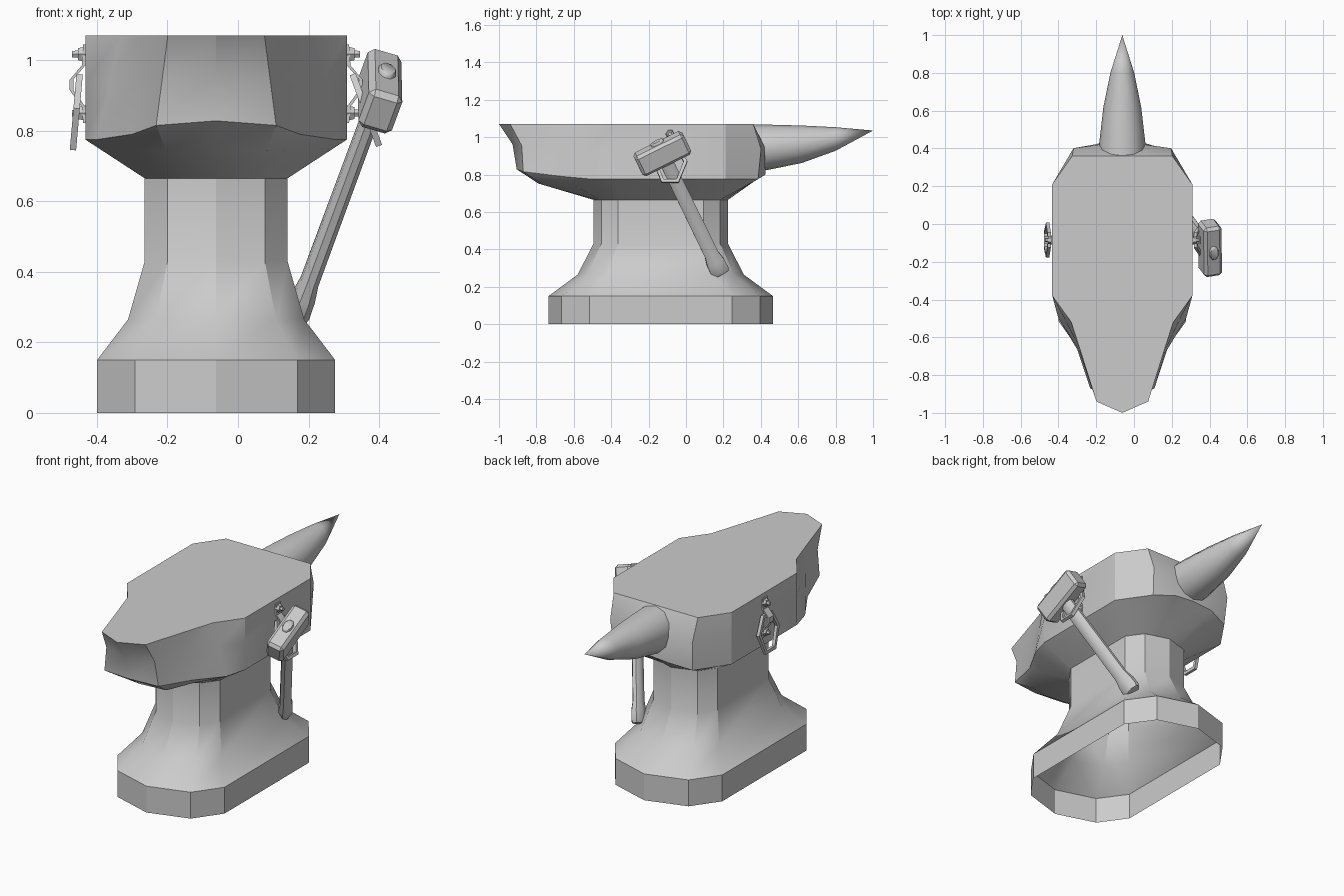
import bpy, bmesh, math
from mathutils import Vector, Matrix

if "Cube" in bpy.data.objects:
    bpy.data.objects.remove(bpy.data.objects["Cube"])

CX, CY = -0.062, -0.135      # anvil centre line and base centre


def finish(name, bm, angle=35):
    bmesh.ops.recalc_face_normals(bm, faces=bm.faces)
    me = bpy.data.meshes.new(name)
    bm.to_mesh(me)
    bm.free()
    ob = bpy.data.objects.new(name, me)
    bpy.context.collection.objects.link(ob)
    bpy.ops.object.select_all(action='DESELECT')
    bpy.context.view_layer.objects.active = ob
    ob.select_set(True)
    bpy.ops.object.shade_smooth_by_angle(angle=math.radians(angle))
    return ob


def loft(name, rings, cap_start=False, cap_end=False, angle=35, loop=False):
    bm = bmesh.new()
    vs = [[bm.verts.new(p) for p in r] for r in rings]
    pairs = list(zip(vs, vs[1:])) + ([(vs[-1], vs[0])] if loop else [])
    for a, b in pairs:
        n = len(a)
        for i in range(n):
            j = (i + 1) % n
            bm.faces.new((a[i], a[j], b[j], b[i]))
    if cap_start:
        bm.faces.new(vs[0])
    if cap_end:
        bm.faces.new(vs[-1])
    bmesh.ops.remove_doubles(bm, verts=bm.verts, dist=1e-5)
    return finish(name, bm, angle)


def mirror_half(half):
    """Half outline (x >= 0, ends on the centre line) to a full ring."""
    full = list(half) + [Vector((-p[0], p[1], p[2])) for p in half[-2:0:-1]]
    return [Vector((p[0] + CX, p[1], p[2])) for p in full]


# Foot and waist: one outline scaled up the height, open underneath
foot = [(0, -.6), (.23, -.53), (.3375, -.38), (.3375, .38), (.23, .53), (0, .6)]
levels = [(0, 1, 1), (.15, 1, 1), (.265, .74, .74), (.43, .6, .6), (.665, .6, .6)]
loft("anvil_foot", [mirror_half([(x * sx, y * sy + CY, z) for x, y in foot])
                    for z, sx, sy in levels], angle=30)

# Anvil body: top face, lower rim and the ring where it meets the waist
top = [(0, -1), (.137, -.94), (.225, -.66), (.27, -.52), (.371, -.38),
       (.371, .21), (.265, .36), (.13, .36), (0, .36)]
rim = [(0, -.905, .828), (.17, -.87, .815), (.238, -.665, .79), (.338, -.5, .775),
       (.371, -.38, .775), (.371, .21, .775), (.25, .385, .775),
       (.125, .425, .8), (0, .425, .81)]
waist = [(0, -.495), (.07, -.474), (.138, -.453), (.17, -.408), (.2025, -.363),
         (.2025, .093), (.138, .183), (.07, .204), (0, .225)]
top = [Vector((x, y, 1.07)) for x, y in top]
rim = [Vector(p) for p in rim]
waist = [Vector((x, y, .665)) for x, y in waist]
mid = [a.lerp(b, .45) + Vector((0, .03 if i < 2 or i > 5 else 0, 0))
       for i, (a, b) in enumerate(zip(top, rim))]
under = [a.lerp(b, .28) - Vector((0, 0, .03 if i < 2 else .01 if i == 2 else 0))
         for i, (a, b) in enumerate(zip(rim, waist))]
loft("anvil_body", [mirror_half(r) for r in (waist, under, rim, mid, top)],
     cap_end=True, angle=30)

# Horn
horn = [(.34, .945, .122), (.43, .945, .122), (.62, .962, .1), (.8, .99, .063), (1, 1.035, 0)]
loft("horn", [[Vector((CX + r * math.cos(k * math.pi / 6), y, z + r * math.sin(k * math.pi / 6)))
               for k in range(12)] for y, z, r in horn], angle=40)


# Side fittings: bolts, bulged strap and hanging ring
def side_cylinder(name, s, z, r, depth):
    bm = bmesh.new()
    m = Matrix.Translation((CX + s * (.368 + depth / 2), -.085, z)) @ Matrix.Rotation(s * math.pi / 2, 4, 'Y')
    bmesh.ops.create_cone(bm, cap_ends=True, segments=6, radius1=r, radius2=r * .75,
                          depth=depth, matrix=m)
    finish(name, bm, 20)


def strap(name, s):
    prof = [(.372, 1.045), (.376, .985), (.41, .945), (.41, .915), (.376, .868), (.372, .822)]
    rings = []
    for x, z in prof:
        rings.append([Vector((CX + s * (x + dx), -.085 + dy, z))
                      for dx, dy in ((-.005, -.022), (.005, -.022), (.005, .022), (-.005, .022))])
    loft(name, rings, True, True, 20)


def hanging_ring(name, upper, lower):
    # six-sided loop of square bar between two (x, z) points
    up, low = Vector((upper[0], -.085, upper[1])), Vector((lower[0], -.085, lower[1]))
    c, v = (up + low) / 2, (up - low) / 2
    h = v.length
    v.normalize()
    n = v.cross(Vector((0, 1, 0)))
    shape = [(.04, 1), (.092, .1), (.045, -1), (-.045, -1), (-.092, .1), (-.04, 1)]
    rings = []
    for y, t in shape:
        o, i = Vector((0, y, 0)) + v * h * t, Vector((0, y * .78, 0)) + v * (h * t - math.copysign(.018, t) * (abs(t) > .5))
        rings.append([c + o + n * .009, c + o - n * .009, c + i - n * .009, c + i + n * .009])
    loft(name, rings, angle=20, loop=True)


for side, s in (("left", -1), ("right", 1)):
    for pos, z in (("upper", 1.017), ("lower", .85)):
        side_cylinder(f"{side}_{pos}_bolt", s, z, .026, .024)
        side_cylinder(f"{side}_{pos}_bolt_tip", s, z, .014, .04)
    strap(f"{side}_strap", s)
hanging_ring("left_ring", (-.449, .96), (-.468, .745))
hanging_ring("right_ring", (.325, .96), (.4, .757))

# Hammer leaning through the right ring: local z along handle, y along head
A, B = Vector((.165, .187, .27)), Vector((.42, -.15, .96))
w = (B - A).normalized()
L = Vector((0, .88, .47))
L = (L - w * L.dot(w)).normalized()
across = L.cross(w)
frame = Matrix((across, L, w)).transposed().to_4x4()
centre = A + w * ((.912 - A.z) / w.z)
frame.translation = centre

bm = bmesh.new()
bmesh.ops.create_cube(bm, size=1, matrix=Matrix.Diagonal((.1, .29, .125, 1)))
bmesh.ops.bevel(bm, geom=bm.edges[:], offset=.016, segments=1, affect='EDGES')
bm.transform(frame)
finish("hammer_head", bm, 20)

reach = (centre - A).length
handle = [(-reach, 1.12), (-reach + .015, 1.3), (-reach + .07, 1.25), (-reach + .12, 1),
          (-.05, .95), (.07, .95), (.076, .8)]
loft("hammer_handle", [[frame @ Vector((.028 * k * math.cos(a), .042 * k * math.sin(a), z))
                        for a in [i * math.pi / 4 + math.pi / 8 for i in range(8)]]
                       for z, k in handle], True, True, 50)
